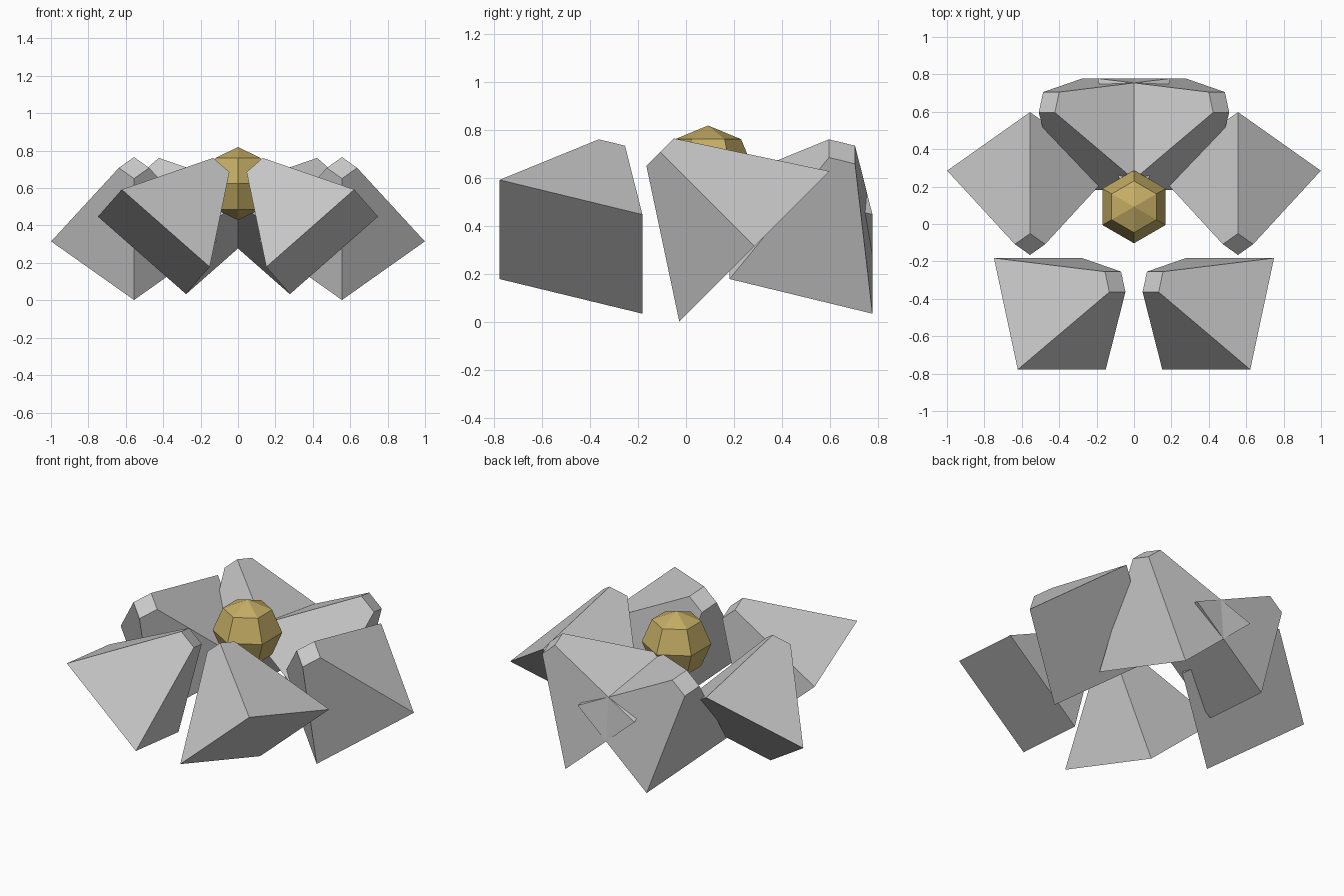
import bpy
from mathutils import Matrix, Vector

if "Cube" in bpy.data.objects:
    bpy.data.objects.remove(bpy.data.objects["Cube"])

R_BASE, R_TIP, DEPTH = 0.443, 0.081, 0.556


def shard(name, base, axis, side, twist):
    """Truncated square pyramid: base centre, axis direction, local x direction."""
    bpy.ops.mesh.primitive_cone_add(vertices=4, radius1=R_BASE, radius2=R_TIP, depth=DEPTH)
    ob = bpy.context.object
    ob.name = name
    z = Vector(axis).normalized()
    x = Vector(side).normalized()
    y = z.cross(x)
    frame = Matrix((x, y, z)).transposed().to_4x4()
    ob.data.transform(Matrix.Translation((0, 0, DEPTH / 2)))
    ob.data.transform(Matrix.Rotation(twist, 4, 'Z'))
    ob.data.transform(Matrix.Translation(base) @ frame)
    return ob


QUARTER = 0.785398
for s, label in ((1, "right"), (-1, "left")):
    lean = Vector((-0.3475 * s, 0.17, 0.395))
    edge = Vector((0, 1, 0)).cross(lean)
    # front shards lean in towards the middle
    shard("front_shard_" + label, (0.45 * s, -0.48, 0.313), lean, edge, QUARTER)
    # side shards stand on a corner and tilt forwards
    shard("side_shard_" + label, (0.556 * s, 0.285, 0.315), (0, -1, 1), (1, 0, 0), 0)
    # back shards cross behind the middle, sharing the front tilt
    shard("back_shard_" + label, (-0.105 * s, 0.48, 0.313), lean, edge, QUARTER)

# golden core
bpy.ops.mesh.primitive_uv_sphere_add(segments=6, ring_count=4, radius=0.195)
core = bpy.context.object
core.name = "core"
vs = core.data.vertices
if max(v.co.x for v in vs) > max(v.co.y for v in vs):
    core.data.transform(Matrix.Rotation(2 * QUARTER, 4, 'Z'))
core.location = (0, 0.092, 0.624)
gold = bpy.data.materials.new("gold")
gold.diffuse_color = (0.56, 0.42, 0.13, 1)
gold.use_nodes = True
gold.node_tree.nodes["Principled BSDF"].inputs["Base Color"].default_value = gold.diffuse_color
core.data.materials.append(gold)
